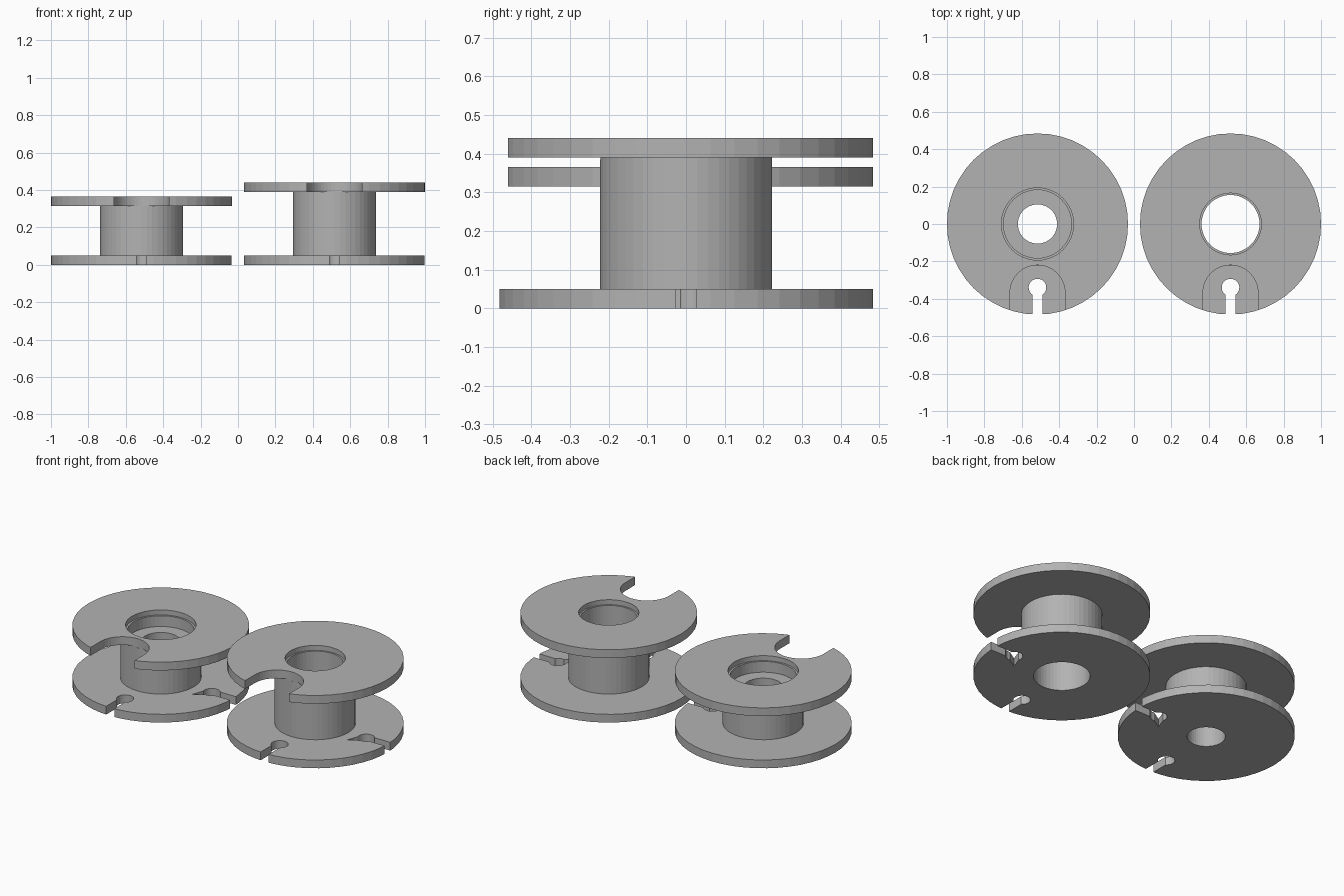
import bpy, bmesh, math
from math import cos, sin, pi

old = bpy.data.objects.get("Cube")
if old:
    bpy.data.objects.remove(old, do_unlink=True)

R, HUB, T = 0.484, 0.222, 0.05      # flange radius, hub radius, flange thickness
SIDES = 48

grey = bpy.data.materials.new("plain_grey")
grey.use_nodes = True
colour = (0.45, 0.45, 0.45, 1)
grey.diffuse_color = colour
grey.node_tree.nodes["Principled BSDF"].inputs["Base Color"].default_value = colour


def to_object(name, bm):
    bmesh.ops.recalc_face_normals(bm, faces=bm.faces)
    mesh = bpy.data.meshes.new(name)
    bm.to_mesh(mesh)
    bm.free()
    mesh.materials.append(grey)
    obj = bpy.data.objects.new(name, mesh)
    bpy.context.collection.objects.link(obj)
    return obj


def lathe(name, profile):
    """Spin a closed (radius, height) profile around z."""
    bm = bmesh.new()
    rings = [[bm.verts.new((r * cos(2 * pi * i / SIDES), r * sin(2 * pi * i / SIDES), z))
              for r, z in profile] for i in range(SIDES)]
    n = len(profile)
    for i in range(SIDES):
        a, b = rings[i], rings[(i + 1) % SIDES]
        for j in range(n):
            k = (j + 1) % n
            bm.faces.new((a[j], b[j], b[k], a[k]))
    return to_object(name, bm)


def prism(name, outline, z0, z1):
    bm = bmesh.new()
    face = bm.faces.new([bm.verts.new((x, y, z0)) for x, y in outline])
    top = bmesh.ops.extrude_face_region(bm, geom=[face])["geom"]
    bmesh.ops.translate(bm, vec=(0, 0, z1 - z0),
                        verts=[v for v in top if isinstance(v, bmesh.types.BMVert)])
    obj = to_object(name, bm)
    obj.hide_render = True
    return obj


def keyhole(centre, radius, half_width, turn):
    """Round hole with a straight mouth running out past the rim."""
    gap = math.asin(min(1, half_width / radius))
    steps = 24
    pts = [(R + 0.1, -half_width), (R + 0.1, half_width)]
    for i in range(steps + 1):
        a = gap + (2 * pi - 2 * gap) * i / steps
        pts.append((centre + radius * cos(a), radius * sin(a)))
    return [(x * cos(turn) - y * sin(turn), x * sin(turn) + y * cos(turn)) for x, y in pts]


def cut(obj, cutter):
    mod = obj.modifiers.new("cut", "BOOLEAN")
    mod.solver = "EXACT"
    mod.object = cutter
    bpy.context.view_layer.objects.active = obj
    bpy.ops.object.modifier_apply(modifier=mod.name)
    bpy.data.objects.remove(cutter, do_unlink=True)


def spool(name, x, height, bore):
    # body: two flanges and a hub, with the bore on the inside of the profile
    outside = [(R, 0), (R, T), (HUB, T), (HUB, height - T), (R, height - T), (R, height)]
    body = lathe(name, outside + bore)
    # thread catches in the lower flange, one at the front and one on the left
    for turn in (-pi / 2, 0):
        cut(body, prism("catch_cutter", keyhole(0.34, 0.047, 0.027, turn), -0.1, T + 0.02))
    # tapered nick beside the left catch
    cut(body, prism("nick_cutter", [(0.27, -0.085), (0.375, -0.02), (0.31, 0.025)], -0.1, T + 0.02))
    # round-ended notch in the upper flange
    cut(body, prism("notch_cutter", keyhole(0.367, 0.147, 0.147, -pi / 2), height - T - 0.005, height + 0.1))
    body.location.x = x
    bpy.ops.object.select_all(action="DESELECT")
    body.select_set(True)
    bpy.context.view_layer.objects.active = body
    bpy.ops.object.shade_smooth_by_angle(angle=math.radians(5))


# short spool: stepped recess above a narrow hole
H = 0.365
spool("short_spool", -0.516, H,
      [(0.193, H), (0.193, H - 0.03), (0.182, H - 0.03), (0.182, H - 0.095),
       (0.105, H - 0.095), (0.105, 0)])

# tall spool: wide straight bore with a shallow lip
H = 0.44
spool("tall_spool", 0.516, H,
      [(0.165, H), (0.165, H - 0.03), (0.155, H - 0.03), (0.155, 0)])
